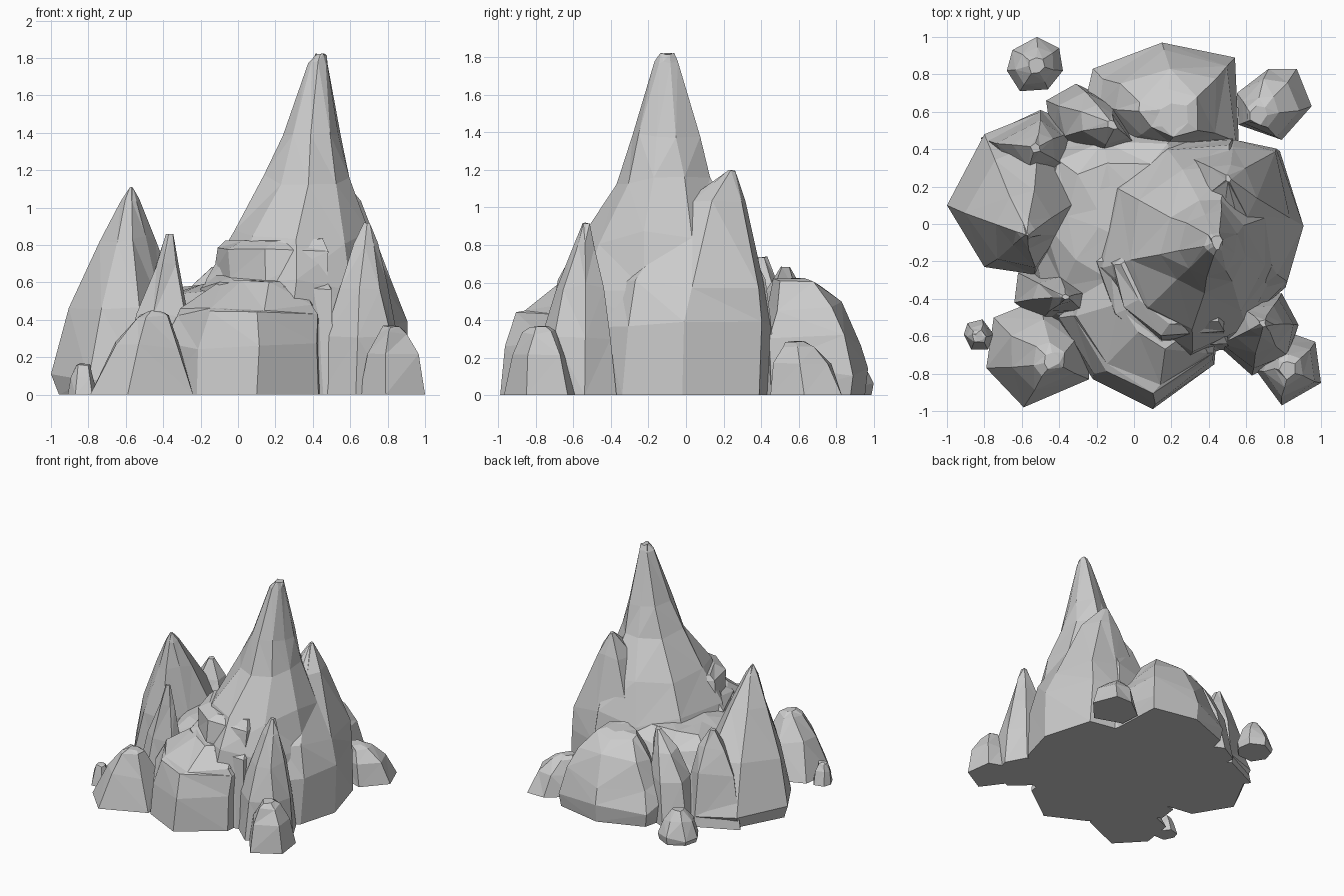
import bpy, bmesh, random


def rock(name, outline, tip, levels, seed=1, rough=0.02):
    """Loft a ground outline toward a tip. levels: (z, scale about tip)."""
    rnd = random.Random(seed)
    bm = bmesh.new()
    rings = []
    for i, (z, s) in enumerate(levels):
        ring = []
        r = 0 if i == 0 else rough * min(1, 0.25 + s)
        for x, y in outline:
            jx, jy, jz = (rnd.uniform(-r, r) for _ in range(3))
            if s >= 1:
                jx = jy = 0
            if i == len(levels) - 1:
                jz = -abs(jz)
            ring.append(bm.verts.new((tip[0] + (x - tip[0]) * s + jx,
                                      tip[1] + (y - tip[1]) * s + jy, z + jz * 1.5)))
        rings.append(ring)
    n = len(outline)
    for a, b in zip(rings, rings[1:]):
        for k in range(n):
            m = (k + 1) % n
            bm.faces.new((a[k], a[m], b[m], b[k]))
    bm.faces.new(rings[0][::-1])
    bm.faces.new(rings[-1])
    bmesh.ops.triangulate(bm, faces=[f for f in bm.faces if len(f.verts) == 4],
                          quad_method='SHORT_EDGE')
    bmesh.ops.recalc_face_normals(bm, faces=bm.faces)
    me = bpy.data.meshes.new(name)
    bm.to_mesh(me)
    bm.free()
    ob = bpy.data.objects.new(name, me)
    bpy.context.collection.objects.link(ob)
    return ob


# Tall central spire
rock("main_spire",
     [(-0.19, -0.22), (-0.02, -0.52), (0.3, -0.68), (0.6, -0.55), (0.75, -0.25),
      (0.75, 0.08), (0.52, 0.42), (0.2, 0.4), (-0.1, 0.2)],
     (0.45, -0.1),
     [(0, 1.12), (0.4, 1.06), (0.59, 0.98), (0.84, 0.77),
      (1.15, 0.47), (1.38, 0.32), (1.77, 0.11), (1.825, 0.06)], 3, 0.025)

# Ledge stepping out of the front of the spire
rock("front_terrace",
     [(-0.2, -0.2), (-0.1, -0.48), (0.12, -0.66), (0.5, -0.64), (0.5, -0.2), (0.1, 0.05)],
     (0.35, -0.25),
     [(0, 1.08), (0.58, 1.0), (0.63, 0.9), (0.79, 0.87), (0.85, 0.74)], 4, 0.02)

# Shoulder peak on the right and back of the spire
rock("right_peak",
     [(0.4, -0.44), (0.68, -0.45), (0.81, -0.34), (0.9, -0.02), (0.78, 0.39),
      (0.52, 0.44), (0.25, 0.41), (0.2, 0.0)],
     (0.5, 0.25),
     [(0, 1), (0.38, 0.97), (0.6, 0.88), (1.02, 0.37), (1.2, 0.04)], 5)

# Stepped boulder at the front, sloping up to the spire
rock("front_boulder",
     [(-0.42, -0.5), (-0.22, -0.83), (0.1, -0.99), (0.43, -0.75), (0.46, -0.4),
      (0.2, -0.1), (-0.35, -0.2)],
     (0.25, -0.35),
     [(0, 1), (0.25, 0.95), (0.43, 0.88), (0.47, 0.82), (0.62, 0.48)], 8)

# Low core joining the rocks
rock("core_mound",
     [(-0.5, -0.5), (-0.2, -0.65), (0.4, -0.5), (0.5, 0.3), (0.3, 0.55),
      (-0.2, 0.58), (-0.48, 0.45), (-0.6, 0.0)],
     (-0.1, 0.1),
     [(0, 1), (0.3, 0.9), (0.48, 0.75), (0.56, 0.5), (0.6, 0.2)], 11, 0.025)

# Peak on the left
rock("left_peak",
     [(-1.0, 0.1), (-0.8, -0.23), (-0.53, -0.27), (-0.33, -0.07), (-0.22, 0.2),
      (-0.5, 0.6), (-0.8, 0.48)],
     (-0.57, -0.06),
     [(0, 0.9), (0.1, 1), (0.48, 0.75), (0.83, 0.37), (1.04, 0.13), (1.11, 0.015)], 14)

# Thin spike beside the left peak
rock("left_spike",
     [(-0.64, -0.42), (-0.5, -0.52), (-0.25, -0.49), (-0.22, -0.36), (-0.4, -0.23),
      (-0.62, -0.26)],
     (-0.36, -0.39),
     [(0, 1), (0.42, 0.62), (0.7, 0.28), (0.86, 0.08)], 17, 0.012)

# Front left boulder
rock("front_left_boulder",
     [(-0.79, -0.77), (-0.59, -0.98), (-0.24, -0.83), (-0.24, -0.55), (-0.5, -0.4),
      (-0.75, -0.5)],
     (-0.43, -0.74),
     [(0, 1), (0.27, 0.66), (0.42, 0.32), (0.45, 0.16)], 20)

# Spike at the front right
rock("front_right_spike",
     [(0.44, -0.64), (0.63, -0.81), (0.82, -0.72), (0.88, -0.54), (0.79, -0.37),
      (0.5, -0.4)],
     (0.69, -0.53),
     [(0, 1), (0.3, 0.88), (0.58, 0.6), (0.8, 0.27), (0.92, 0.08)], 23, 0.015)

# Back boulder with a broad top
rock("back_boulder",
     [(-0.26, 0.66), (-0.22, 0.83), (0.15, 0.97), (0.54, 0.89), (0.56, 0.45),
      (0.2, 0.36), (-0.1, 0.42)],
     (0.22, 0.56),
     [(0, 0.96), (0.14, 1), (0.3, 0.88), (0.48, 0.63), (0.6, 0.4), (0.63, 0.2)], 26, 0.025)

# Two narrow ribs at the back left
rock("back_rib",
     [(-0.47, 0.66), (-0.31, 0.75), (-0.12, 0.66), (0.05, 0.4), (-0.2, 0.3),
      (-0.44, 0.45)],
     (-0.1, 0.53),
     [(0, 1), (0.35, 0.8), (0.55, 0.5), (0.69, 0.12)], 29, 0.015)
rock("back_left_rib",
     [(-0.82, 0.46), (-0.5, 0.61), (-0.3, 0.52), (-0.28, 0.25), (-0.6, 0.15)],
     (-0.53, 0.41),
     [(0, 1), (0.4, 0.68), (0.6, 0.4), (0.74, 0.1)], 32, 0.015)

# Loose stones around the base: outline, tip, levels
round_stone = [(0, 0.92), (0.2, 1.0), (0.7, 0.68), (1.0, 0.28)]
wedge_stone = [(0, 1.0), (0.55, 0.76), (0.9, 0.45), (1.0, 0.25)]
stones = {
    "front_right_stone": ([(0.65, -0.78), (0.79, -0.97), (1.0, -0.85), (0.97, -0.63),
                           (0.83, -0.58), (0.7, -0.65)], (0.82, -0.78), 0.37, wedge_stone),
    "back_right_stone": ([(0.56, 0.53), (0.79, 0.45), (0.95, 0.63), (0.87, 0.83),
                          (0.72, 0.83), (0.55, 0.7)], (0.64, 0.56), 0.29, wedge_stone),
    "back_left_stone": ([(-0.68, 0.82), (-0.61, 0.71), (-0.46, 0.72), (-0.38, 0.82),
                         (-0.4, 0.94), (-0.52, 1.0), (-0.65, 0.93)], (-0.52, 0.85), 0.25,
                        round_stone),
    "left_stone": ([(-0.91, -0.59), (-0.87, -0.67), (-0.78, -0.67), (-0.75, -0.59),
                    (-0.81, -0.51), (-0.89, -0.53)], (-0.83, -0.6), 0.17, wedge_stone),
}
for i, (name, (outline, tip, h, levels)) in enumerate(stones.items()):
    rock(name, outline, tip, [(z * h, s) for z, s in levels], 40 + i, 0.012)
